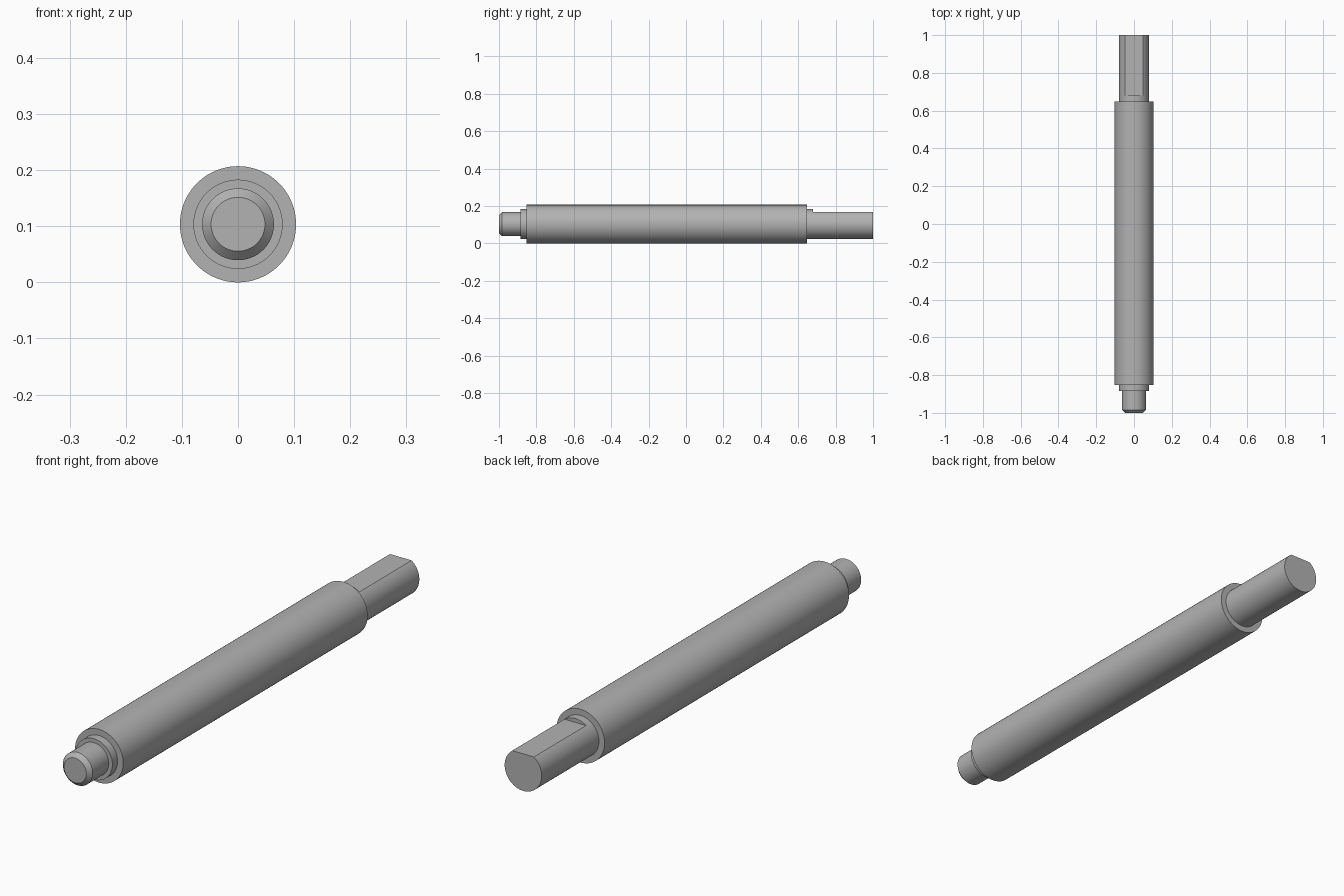
import bpy, bmesh
from math import pi
from mathutils import Matrix

cube = bpy.data.objects.get("Cube")
if cube:
    bpy.data.objects.remove(cube, do_unlink=True)

AXIS_Z = 0.1035
SIDES = 96

steel = bpy.data.materials.new("grey steel")
steel.use_nodes = True
GREY = (0.45, 0.45, 0.45, 1)
steel.diffuse_color = GREY
steel.node_tree.nodes["Principled BSDF"].inputs["Base Color"].default_value = GREY


def make_object(name, bm):
    mesh = bpy.data.meshes.new(name)
    bmesh.ops.recalc_face_normals(bm, faces=bm.faces)
    bm.to_mesh(mesh)
    bm.free()
    mesh.materials.append(steel)
    obj = bpy.data.objects.new(name, mesh)
    bpy.context.collection.objects.link(obj)
    return obj


# Stepped shaft: (radius, y) profile turned about the y axis
profile = [(0.048, -1), (0.064, -0.984), (0.064, -0.885), (0.0795, -0.885),
           (0.0795, -0.853), (0.1035, -0.853), (0.1035, 0.648),
           (0.0795, 0.648), (0.0795, 1)]
bm = bmesh.new()
verts = [bm.verts.new((r, y, 0)) for r, y in profile]
edges = [bm.edges.new(pair) for pair in zip(verts, verts[1:])]
bmesh.ops.spin(bm, geom=verts + edges, cent=(0, 0, 0), axis=(0, 1, 0),
               angle=2 * pi, steps=SIDES)
bmesh.ops.remove_doubles(bm, verts=bm.verts, dist=1e-5)
bmesh.ops.holes_fill(bm, edges=[e for e in bm.edges if e.is_boundary], sides=0)
bmesh.ops.translate(bm, verts=bm.verts, vec=(0, 0, AXIS_Z))
shaft = make_object("stepped_shaft", bm)

# Flat milled into the top of the drive end
FLAT_Z, FLAT_START = 0.168, 0.68
bm = bmesh.new()
bmesh.ops.create_cube(bm, size=1, matrix=Matrix.Translation(
    (0, FLAT_START + 0.5, FLAT_Z + 0.5)))
cutter = make_object("flat_cutter", bm)
cutter.hide_render = True

mill = shaft.modifiers.new("milled flat", 'BOOLEAN')
mill.operation = 'DIFFERENCE'
mill.solver = 'EXACT'
mill.object = cutter

bpy.ops.object.select_all(action='DESELECT')
bpy.context.view_layer.objects.active = shaft
shaft.select_set(True)
bpy.ops.object.modifier_apply(modifier=mill.name)
bpy.data.objects.remove(cutter, do_unlink=True)

# Round sides smooth, shoulders and chamfer crisp
bpy.ops.object.shade_smooth_by_angle(angle=pi / 6)
